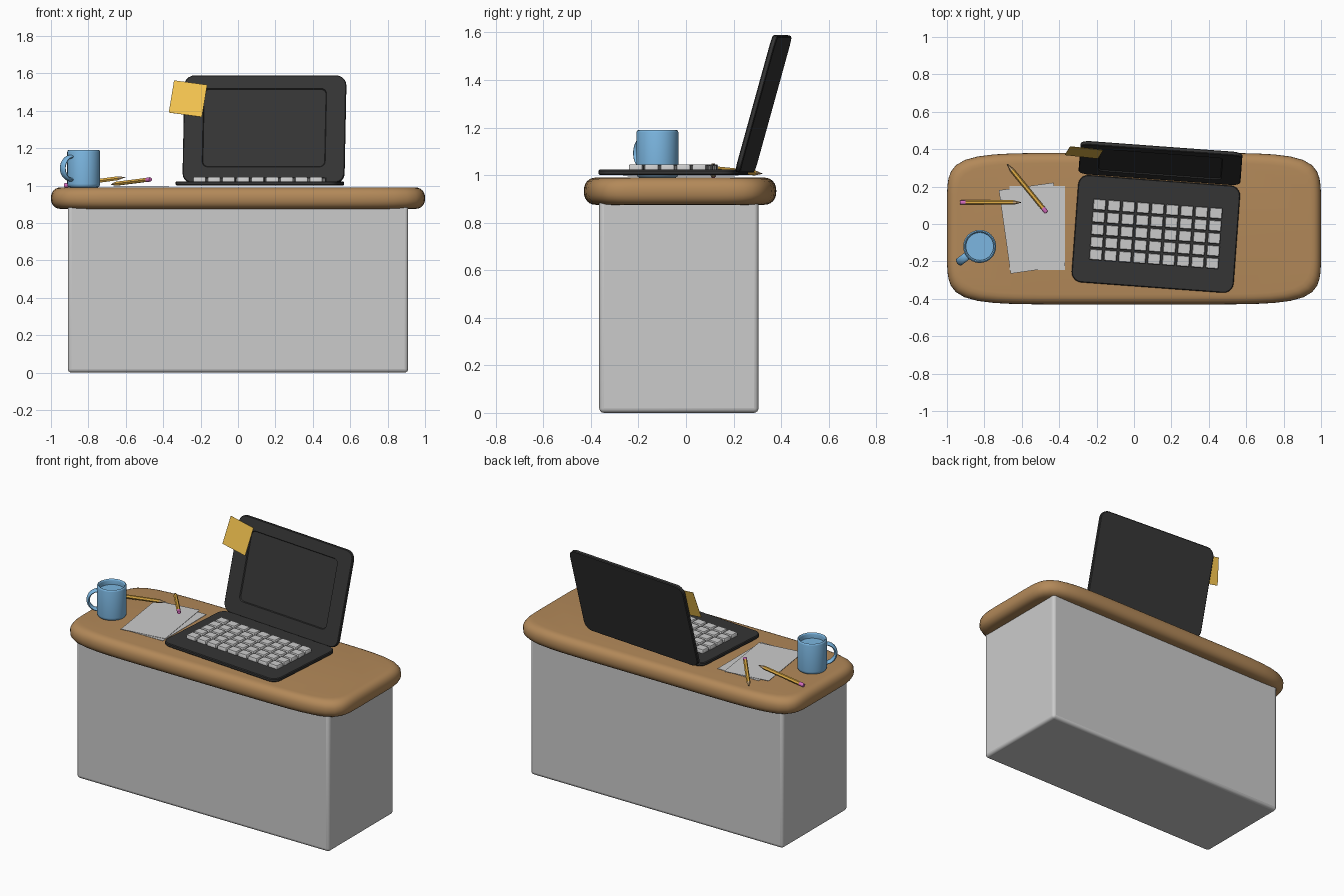
import bpy, bmesh
from math import sin, cos, pi, radians, copysign
from mathutils import Vector, Matrix

if "Cube" in bpy.data.objects:
    bpy.data.objects.remove(bpy.data.objects["Cube"])


def material(name, r, g, b):
    m = bpy.data.materials.new(name)
    m.diffuse_color = (r, g, b, 1)
    m.use_nodes = True
    m.node_tree.nodes["Principled BSDF"].inputs["Base Color"].default_value = m.diffuse_color
    return m


WOOD = material("wood", 0.45, 0.25, 0.10)
BLACK = material("black_plastic", 0.035, 0.035, 0.035)
BLUE = material("blue_glaze", 0.20, 0.47, 0.75)
YELLOW = material("yellow", 0.90, 0.55, 0.08)
PENCIL = material("pencil_yellow", 0.75, 0.42, 0.06)
TAN = material("pencil_wood", 0.60, 0.40, 0.20)
PINK = material("pink", 0.65, 0.15, 0.50)


# --- cross-section rings -------------------------------------------------
def rrect(w, h, r, z, cx=0, cy=0, n=5):
    pts = []
    for k, (sx, sy) in enumerate(((1, 1), (-1, 1), (-1, -1), (1, -1))):
        for i in range(n + 1):
            a = (k + i / n) * pi / 2
            pts.append(Vector((cx + sx * (w / 2 - r) + r * cos(a),
                               cy + sy * (h / 2 - r) + r * sin(a), z)))
    return pts


def squircle(a, b, z, power=7, n=96):
    pts = []
    for i in range(n):
        t = 2 * pi * i / n
        c, s = cos(t), sin(t)
        # even spread of points, projected radially on to the outline
        k = (abs(c) ** power + abs(s) ** power) ** (-1 / power)
        pts.append(Vector((a * c * k, b * s * k, z)))
    return pts


def circle(r, z, n=40):
    return [Vector((r * cos(2 * pi * i / n), r * sin(2 * pi * i / n), z)) for i in range(n)]


# --- skin a stack of rings into a closed solid ---------------------------
def loft(name, rings, mat=None, matrix=Matrix(), angle=35):
    bm = bmesh.new()
    vs = [[bm.verts.new(p) for p in ring] for ring in rings]
    n = len(vs[0])
    for a, b in zip(vs, vs[1:]):
        for i in range(n):
            j = (i + 1) % n
            bm.faces.new((a[i], a[j], b[j], b[i]))
    bm.faces.new(vs[0][::-1])
    bm.faces.new(vs[-1])
    bmesh.ops.recalc_face_normals(bm, faces=bm.faces)
    me = bpy.data.meshes.new(name)
    bm.to_mesh(me)
    bm.free()
    me.shade_smooth()
    me.set_sharp_from_angle(angle=radians(angle))
    if mat:
        me.materials.append(mat)
    ob = bpy.data.objects.new(name, me)
    ob.matrix_world = matrix
    bpy.context.collection.objects.link(ob)
    return ob


def at(x, y, z, turn=0):
    return Matrix.Translation((x, y, z)) @ Matrix.Rotation(radians(turn), 4, 'Z')


# Desk body with softened edges
bpy.ops.mesh.primitive_cube_add(size=1, location=(0, -0.03, 0.45))
body = bpy.context.object
body.name = "desk_body"
body.scale = (1.82, 0.67, 0.90)
bpy.ops.object.transform_apply(location=False, rotation=False, scale=True)
bev = body.modifiers.new("bevel", 'BEVEL')
bev.width, bev.segments = 0.02, 4
bpy.ops.object.shade_smooth_by_angle(angle=radians(40))

# Desk top: bowed outline, rounded rim
half, rim = 0.0575, 0.055
rings = []
for i in range(13):
    t = -pi / 2 + pi * i / 12
    d = rim * (1 - cos(t) ** 0.85 if abs(cos(t)) > 1e-6 else 1)
    z = 0.9325 + half * copysign(abs(sin(t)) ** 0.9, sin(t))
    rings.append(squircle(1 - d, 0.405 - d, z))
loft("desk_top", rings, WOOD, at(0, -0.025, 0))

# Laptop base
YAW = -4.2
base_at = at(0.117, -0.053, 1.0, YAW)
loft("laptop_base", [rrect(0.860, 0.567, 0.05, 0.001), rrect(0.868, 0.575, 0.054, 0.005),
                     rrect(0.868, 0.575, 0.054, 0.018), rrect(0.860, 0.567, 0.05, 0.023)],
     BLACK, base_at)

# Laptop keys: 9 x 5 copies of one key
key = [rrect(0.068, 0.058, 0.005, 0.02, n=2), rrect(0.068, 0.058, 0.005, 0.040, n=2),
       rrect(0.062, 0.052, 0.004, 0.045, n=2)]
first = None
for row in range(5):
    for col in range(9):
        place = base_at @ at((col - 4) * 0.078, (row - 2) * 0.067, 0)
        if first is None:
            first = loft("key", key, None, place)
        else:
            k = first.copy()
            k.matrix_world = place
            bpy.context.collection.objects.link(k)

# Laptop lid with sunken screen (local y runs up the lid, z faces the user)
lid_at = at(0.135, 0.236, 1.015, YAW) @ Matrix.Rotation(radians(74.5), 4, 'X')
cy, sy = 0.2985, 0.306
loft("laptop_lid", [rrect(0.858, 0.587, 0.05, -0.022, 0, cy), rrect(0.868, 0.597, 0.055, -0.018, 0, cy),
                    rrect(0.868, 0.597, 0.055, -0.004, 0, cy), rrect(0.860, 0.589, 0.05, 0, 0, cy),
                    rrect(0.66, 0.436, 0.03, 0, 0, sy), rrect(0.652, 0.428, 0.028, -0.007, 0, sy)],
     BLACK, lid_at, 25)

# Sticky note on the lid corner
loft("sticky_note", [rrect(0.18, 0.18, 0.001, -0.001, n=1), rrect(0.18, 0.18, 0.001, 0.001, n=1)],
     YELLOW, lid_at @ at(-0.412, 0.464, 0.008, -8))

# Paper sheets
for i, (x, y, z, turn) in enumerate(((-0.517, -0.022, 0.993, 0), (-0.545, -0.022, 0.998, 8))):
    loft(f"paper_{i + 1}", [rrect(0.295, 0.45, 0.001, -0.001, n=1),
                            rrect(0.295, 0.45, 0.001, 0.001, n=1)], None, at(x, y, z, turn))

# Mug: turned profile (radius, height) ending at the drink surface
mug_at = at(-0.825, -0.12, 0.99, 217)
profile = [(0.074, 0), (0.082, 0.003), (0.087, 0.012), (0.088, 0.02), (0.088, 0.19),
           (0.086, 0.197), (0.081, 0.20), (0.076, 0.197), (0.074, 0.19), (0.074, 0.165)]
loft("mug", [circle(r, z) for r, z in profile], BLUE, mug_at, 50)

# Mug handle: flattened tube swept along a half ellipse
rings = []
for i in range(17):
    t = pi / 2 - pi * i / 16
    centre = Vector((0.08 + 0.060 * cos(t), 0, 0.103 + 0.062 * sin(t)))
    out = Vector((cos(t), 0, sin(t)))
    rings.append([centre + out * 0.010 * cos(2 * pi * j / 12) + Vector((0, 0.022 * sin(2 * pi * j / 12), 0))
                  for j in range(12)])
loft("mug_handle", rings, BLUE, mug_at, 60)


# Pencils: eraser, hexagonal shaft, sharpened cone and lead
def pencil(n, end, tip):
    end, tip = Vector(end), Vector(tip)
    d = tip - end
    L, r = d.length, 0.012
    m = Matrix.Translation(end) @ d.to_track_quat('Z', 'Y').to_matrix().to_4x4()
    loft(f"pencil_{n}_eraser", [circle(r * 0.85, 0, 12), circle(r, 0.004, 12), circle(r, 0.03, 12)], PINK, m)
    loft(f"pencil_{n}_shaft", [circle(r, 0.03, 6), circle(r, L - 0.045, 6)], PENCIL, m)
    loft(f"pencil_{n}_cone", [circle(r, L - 0.045, 6), circle(r * 0.3, L - 0.012, 6)], TAN, m)
    loft(f"pencil_{n}_lead", [circle(r * 0.3, L - 0.012, 6), circle(0.0005, L, 6)], BLACK, m)


pencil(1, (-0.93, 0.115, 1.0), (-0.60, 0.115, 1.045))
pencil(2, (-0.468, 0.062, 1.033), (-0.68, 0.322, 1.006))
